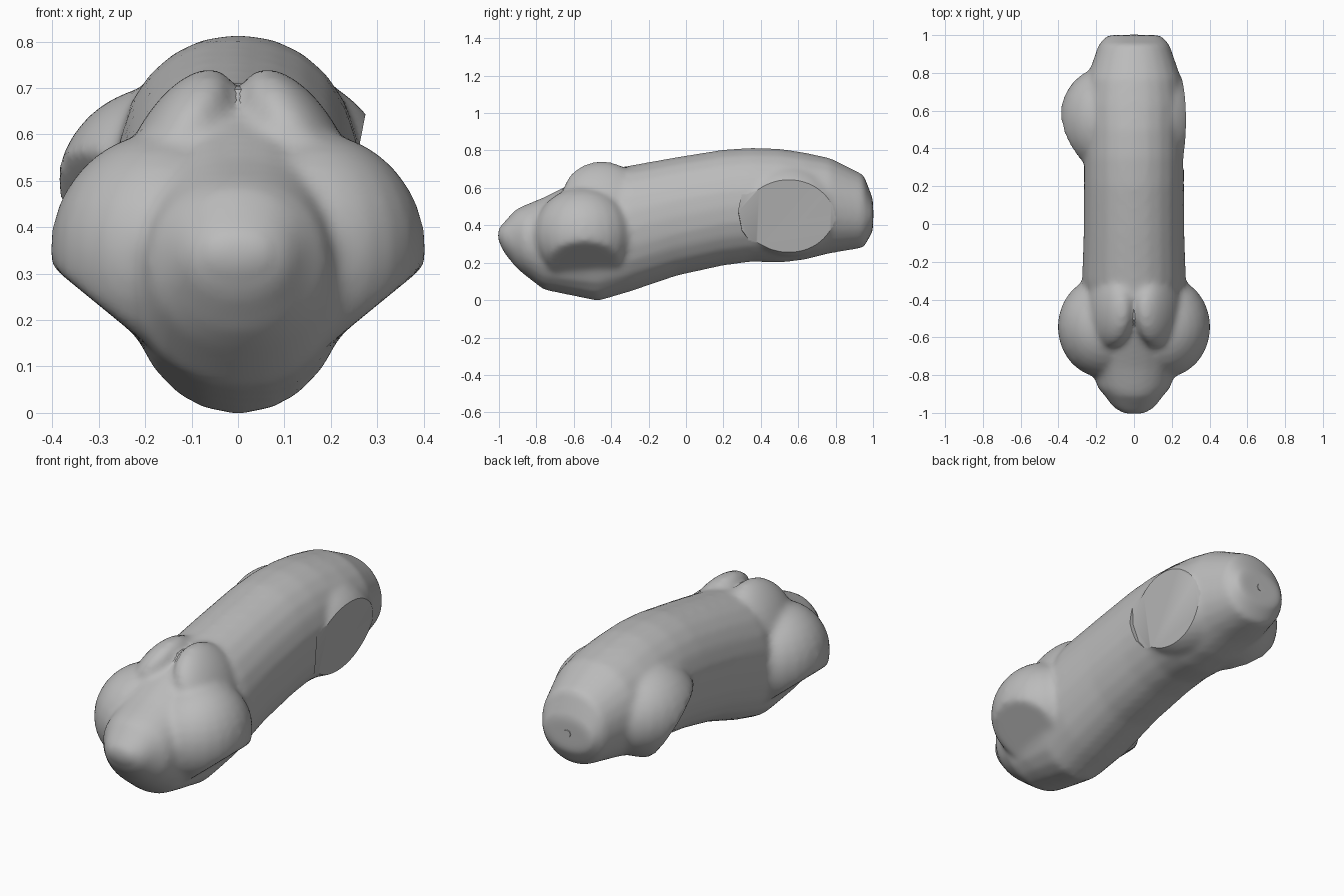
import bpy, bmesh, math
from mathutils import Matrix, Vector, Euler

cube = bpy.data.objects.get("Cube")
if cube:
    bpy.data.objects.remove(cube, do_unlink=True)

grey = bpy.data.materials.new("plain grey")
grey.use_nodes = True
COLOUR = (0.5, 0.5, 0.5, 1)
grey.diffuse_color = COLOUR
grey.node_tree.nodes["Principled BSDF"].inputs["Base Color"].default_value = COLOUR


def make_object(name, bm):
    mesh = bpy.data.meshes.new(name)
    bmesh.ops.recalc_face_normals(bm, faces=bm.faces)
    bm.to_mesh(mesh)
    bm.free()
    mesh.materials.append(grey)
    ob = bpy.data.objects.new(name, mesh)
    bpy.context.collection.objects.link(ob)
    return ob


def loft(bm, stations, sides=24):
    """Rounded rings along y: (y, half width, bottom, top)."""
    rings = []
    for y, w, low, high in stations:
        ring = []
        for i in range(sides):
            a = math.tau * i / sides
            c, s = math.cos(a), math.sin(a)
            x = w * math.copysign(abs(c) ** 0.95, c)
            z = (low + high) / 2 + (high - low) / 2 * math.copysign(abs(s) ** 0.95, s)
            ring.append(bm.verts.new((x, y, z)))
        rings.append(ring)
    for a, b in zip(rings, rings[1:]):
        for i in range(sides):
            j = (i + 1) % sides
            bm.faces.new((a[i], a[j], b[j], b[i]))
    bm.faces.new(rings[0])
    bm.faces.new(rings[-1])


def muscle(bm, centre, radii, tilt=(0, 0, 0), cut=None):
    """Ellipsoid, optionally sliced flat by a (point, outward normal) plane."""
    m = (Matrix.Translation(centre) @ Euler(tilt).to_matrix().to_4x4()
         @ Matrix.Diagonal((*radii, 1)))
    verts = bmesh.ops.create_uvsphere(bm, u_segments=24, v_segments=16, radius=1, matrix=m)["verts"]
    if cut:
        faces = {f for v in verts for f in v.link_faces}
        edges = {e for v in verts for e in v.link_edges}
        result = bmesh.ops.bisect_plane(bm, geom=verts + list(edges) + list(faces),
                                        plane_co=cut[0], plane_no=cut[1], clear_outer=True)
        rim = [g for g in result["geom_cut"] if isinstance(g, bmesh.types.BMEdge)]
        bmesh.ops.holes_fill(bm, edges=rim, sides=0)


# Trunk: throat, chest, belly and rump
bm = bmesh.new()
loft(bm, [
    (-1.005, 0.055, 0.32, 0.38),
    (-0.97, 0.11, 0.25, 0.42),
    (-0.91, 0.155, 0.175, 0.485),
    (-0.87, 0.19, 0.14, 0.505),
    (-0.76, 0.23, 0.055, 0.55),
    (-0.64, 0.245, 0.03, 0.61),
    (-0.47, 0.25, -0.005, 0.69),
    (-0.30, 0.275, 0.045, 0.72),
    (-0.05, 0.267, 0.13, 0.765),
    (0.20, 0.265, 0.185, 0.805),
    (0.35, 0.265, 0.205, 0.815),
    (0.50, 0.265, 0.20, 0.81),
    (0.63, 0.267, 0.215, 0.79),
    (0.77, 0.25, 0.25, 0.76),
    (0.95, 0.188, 0.28, 0.67),
    (1.0, 0.14, 0.37, 0.54),
])

# Shoulders with flat leg cuts, and shoulder blades, mirrored
for s in (1, -1):
    muscle(bm, (s * 0.16, -0.545, 0.35), (0.245, 0.27, 0.255),
           cut=((s * 0.30, -0.52, 0.232), (s * 0.63, 0, -0.77)))
    muscle(bm, (s * 0.13, -0.45, 0.56), (0.1, 0.21, 0.2), (0, -s * 0.5, 0))

# Thigh roots: one cut close, one left longer and cut facing down and forward
muscle(bm, (0.10, 0.55, 0.48), (0.235, 0.30, 0.25))
muscle(bm, (-0.16, 0.55, 0.47), (0.235, 0.28, 0.235),
       cut=((-0.34, 0.5, 0.5), (-0.72, -0.42, -0.55)))
torso = make_object("torso", bm)

remesh = torso.modifiers.new("blend", 'REMESH')
remesh.mode = 'VOXEL'
remesh.voxel_size = 0.016
smooth = torso.modifiers.new("soften", 'SMOOTH')
smooth.factor = 0.5
smooth.iterations = 10

# Flat round cut through the close thigh
n = Vector((0.98, 0, -0.19)).normalized()
bm = bmesh.new()
frame = (Matrix.Translation(Vector((0.242, 0.55, 0.475)) + n * 0.1)
         @ n.to_track_quat('Z', 'Y').to_matrix().to_4x4())
bmesh.ops.create_cone(bm, cap_ends=True, segments=16, radius1=0.27, radius2=0.27,
                      depth=0.2, matrix=frame)
cutter = make_object("thigh_cutter", bm)
cutter.hide_render = True
cut = torso.modifiers.new("thigh cut", 'BOOLEAN')
cut.operation = 'DIFFERENCE'
cut.solver = 'EXACT'
cut.object = cutter

# Bake the modifiers and drop the cutter
bpy.context.view_layer.update()
graph = bpy.context.evaluated_depsgraph_get()
baked = bpy.data.meshes.new_from_object(torso.evaluated_get(graph))
torso.modifiers.clear()
torso.data = baked
bpy.data.objects.remove(cutter, do_unlink=True)

# Tail stub
bm = bmesh.new()
bmesh.ops.create_cone(bm, cap_ends=True, segments=8, radius1=0.03, radius2=0.02, depth=0.03,
                      matrix=Matrix.Translation((0, 0.988, 0.46)) @ Matrix.Rotation(-math.pi / 2, 4, 'X'))
tail = make_object("tail_stub", bm)

for ob in (torso, tail):
    bpy.ops.object.select_all(action='DESELECT')
    ob.select_set(True)
    bpy.context.view_layer.objects.active = ob
    bpy.ops.object.shade_smooth_by_angle(angle=math.radians(35))
